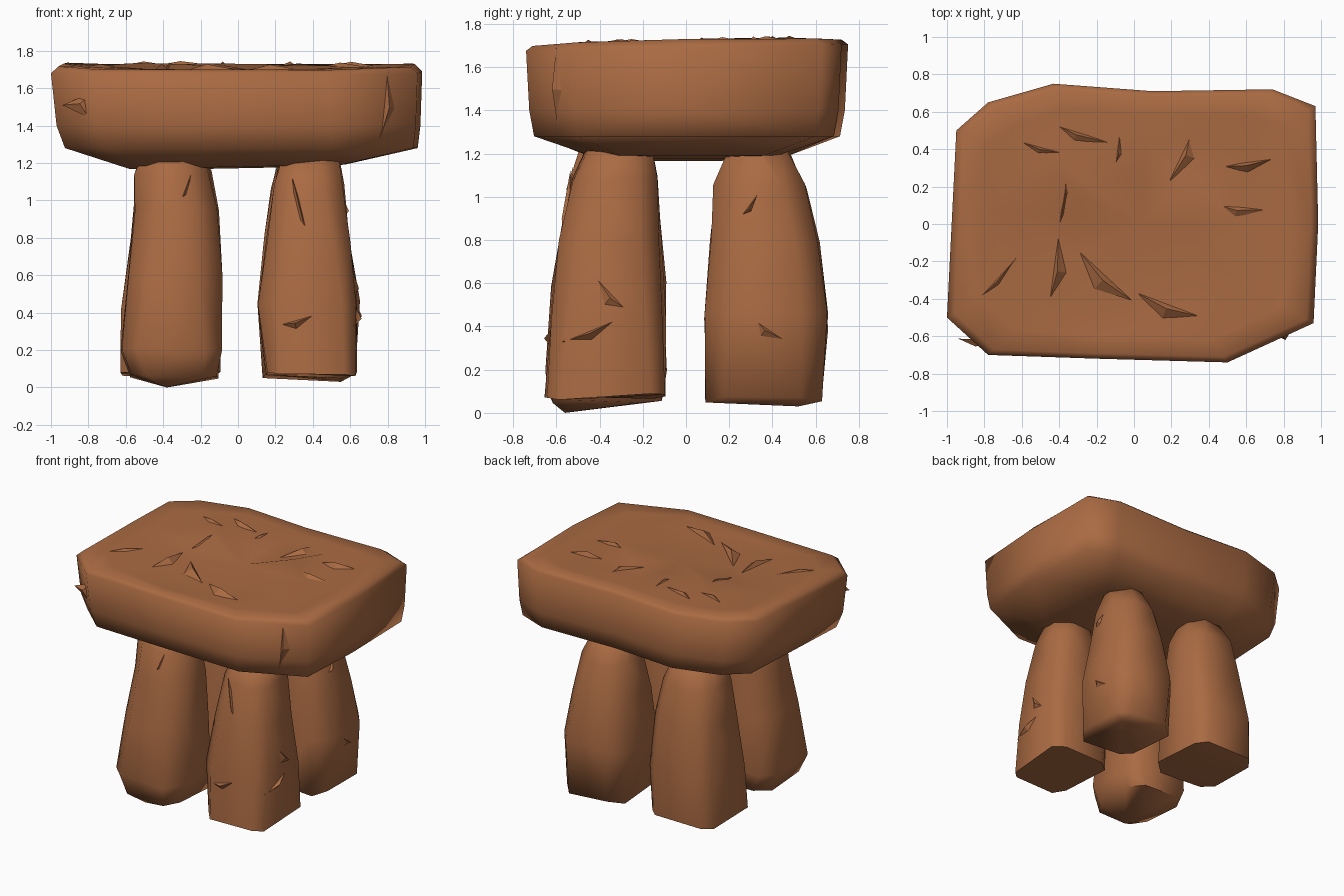
import bpy, bmesh, math, random
from mathutils import Vector

if "Cube" in bpy.data.objects:
    bpy.data.objects.remove(bpy.data.objects["Cube"])

random.seed(4)
stone = bpy.data.materials.new("brown stone")
stone.diffuse_color = (0.40, 0.145, 0.055, 1)
stone.use_nodes = True
stone.node_tree.nodes["Principled BSDF"].inputs["Base Color"].default_value = stone.diffuse_color


def finish(name, bm, angle):
    bmesh.ops.triangulate(bm, faces=bm.faces[:])
    bmesh.ops.recalc_face_normals(bm, faces=bm.faces[:])
    me = bpy.data.meshes.new(name)
    bm.to_mesh(me)
    bm.free()
    me.materials.append(stone)
    ob = bpy.data.objects.new(name, me)
    bpy.context.collection.objects.link(ob)
    bpy.ops.object.select_all(action='DESELECT')
    ob.select_set(True)
    bpy.context.view_layer.objects.active = ob
    bpy.ops.object.shade_smooth_by_angle(angle=math.radians(angle))
    return ob


def loft(name, rings, low, high, angle):
    bm = bmesh.new()
    rows = [[bm.verts.new(p) for p in r] for r in rings]
    n = len(rows[0])
    for a, b in zip(rows, rows[1:]):
        for i in range(n):
            j = (i + 1) % n
            bm.faces.new((a[i], a[j], b[j], b[i]))
    for row, tip in ((rows[0], low), (rows[-1], high)):
        c = bm.verts.new(tip)
        for i in range(n):
            bm.faces.new((row[i], row[(i + 1) % n], c))
    return finish(name, bm, angle)


# Capstone: irregular outline, rounded underside, slightly uneven top
outline = [(-1, -.5), (-.78, -.7), (-.2, -.72), (.5, -.74), (.96, -.53), (.985, 0), (.97, .63),
           (.74, .72), (.1, .71), (-.43, .75), (-.78, .65), (-.95, .5), (-.97, .1)]


def cap_ring(scale, z, bump=0, shift=0):
    pts = []
    for x, y in outline:
        k = scale * (1 + random.uniform(-bump, bump) * 2)
        h = z + random.uniform(-bump, bump)
        if z > 1.6:
            h += .02 * y
        if z > 1.7:
            h -= .06 * max(0, abs(y * k) - .42)
        if z < 1.25:
            h += .02 * x * k
        pts.append((x * k + shift, y * k, h))
    return pts


loft("capstone", [cap_ring(.30, 1.172), cap_ring(.58, 1.18),
                  cap_ring(.95, 1.28, 0, .025), cap_ring(.98, 1.40, 0, .01),
                  cap_ring(1, 1.69), cap_ring(.96, 1.73), cap_ring(.82, 1.72, .01),
                  cap_ring(.6, 1.712, .018), cap_ring(.33, 1.705, .02)],
     (0, 0, 1.172), (.05, 0, 1.70), 80)


# Legs: slightly worn boxes with cut corners; each level is z, x0, x1, y0, y1
def leg(name, levels, foot, cut):
    rings = []
    for z, x0, x1, y0, y1 in levels:
        c = cut + (.025 if z > .3 else 0)
        pts = [(x0 + c, y0), (x1 - c, y0), (x1, y0 + c), (x1, y1 - c),
               (x1 - c, y1), (x0 + c, y1), (x0, y1 - c), (x0, y0 + c)]
        j = .01
        rings.append([(x + random.uniform(-j, j), y + random.uniform(-j, j),
                       z + random.uniform(-j, j) * 1.5) for x, y in pts])
    t = levels[-1]
    loft(name, rings, foot, ((t[1] + t[2]) / 2, (t[3] + t[4]) / 2, t[0]), 75)


leg("front_left_leg", [(.06, -.58, -.11, -.62, -.12), (.2, -.63, -.09, -.65, -.09),
                       (.6, -.59, -.09, -.62, -.10), (.95, -.56, -.11, -.56, -.12),
                       (1.15, -.55, -.15, -.52, -.14), (1.25, -.51, -.2, -.47, -.17)], (-.38, -.56, 0), .09)
leg("front_right_leg", [(.075, .15, .63, -.65, -.09), (.43, .11, .64, -.63, -.10),
                        (.8, .15, .59, -.59, -.12), (1.08, .19, .56, -.53, -.13),
                        (1.25, .23, .53, -.45, -.16)], (.38, -.36, .07), .065)
leg("back_right_leg", [(.06, .14, .63, .09, .62), (.45, .11, .65, .09, .65),
                       (.8, .15, .6, .11, .61), (1.05, .18, .56, .13, .56),
                       (1.25, .23, .52, .2, .45)], (.55, .52, .03), .085)
leg("back_left_leg", [(.07, -.62, -.10, .09, .62), (.4, -.62, -.09, .09, .65),
                      (.8, -.57, -.10, .12, .6), (1.05, -.55, -.13, .14, .55),
                      (1.25, -.5, -.19, .2, .46)], (-.36, .36, .05), .07)

# Broken chips: thin flaked slivers lying on the stone
chips = bmesh.new()


def chip(pos, along, normal, width, height=.02):
    p, a, n = Vector(pos), Vector(along), Vector(normal).normalized()
    w = a.cross(n).normalized() * width
    v = [chips.verts.new(q) for q in (p - a / 2 - n * .02, p + a / 2 - n * .01,
                                      p + w - n * .02, p + w * .3 + n * height)]
    for f in ((0, 1, 2), (0, 1, 3), (1, 2, 3), (2, 0, 3)):
        chips.faces.new([v[i] for i in f])


for x, y, dx, dy, w in [(-.3, .5, .45, -.16, .08), (-.1, .38, .05, .3, .06), (-.38, .17, .03, .32, .05),
                        (.25, .38, .12, .3, .1), (.6, .33, .34, .05, .06), (.55, .1, .35, -.05, .09),
                        (-.75, -.3, .36, .38, .06), (-.43, -.25, .05, .34, .07), (-.15, -.28, .28, -.26, .09),
                        (.18, -.43, .32, -.12, .08), (-.5, .42, .36, -.1, .07)]:
    chip((x, y, 1.715 + .02 * y), (dx, dy, 0), (0, 0, 1), w)

for x, z, dx, dz, w in [(-.85, 1.55, .2, .08, .12), (.78, 1.5, .04, .38, .08)]:
    chip((x, -.61 if x > 0 else -.63, z), (dx, 0, dz), (.4 if x > 0 else -.6, -1, 0), w)

for x, z, dx, dz, w in [(.36, .9, .14, -.45, .05), (.3, .36, .2, .05, .06), (-.3, 1.04, .1, .2, .05)]:
    chip((x, -.635 + max(0, z - .4) * .16, z), (dx, 0, dz), (0, -1, .1), w)

for y, z, dy, dz, w in [(-.33, .55, .2, -.2, .1), (-.45, .38, .25, .1, .05), (.38, .4, .2, -.15, .08),
                        (.28, .95, .1, .12, .04)]:
    chip((.64 - max(0, z - .43) * .13, y, z), (0, dy, dz), (1, 0, .1), w)

finish("broken_chips", chips, 20)
